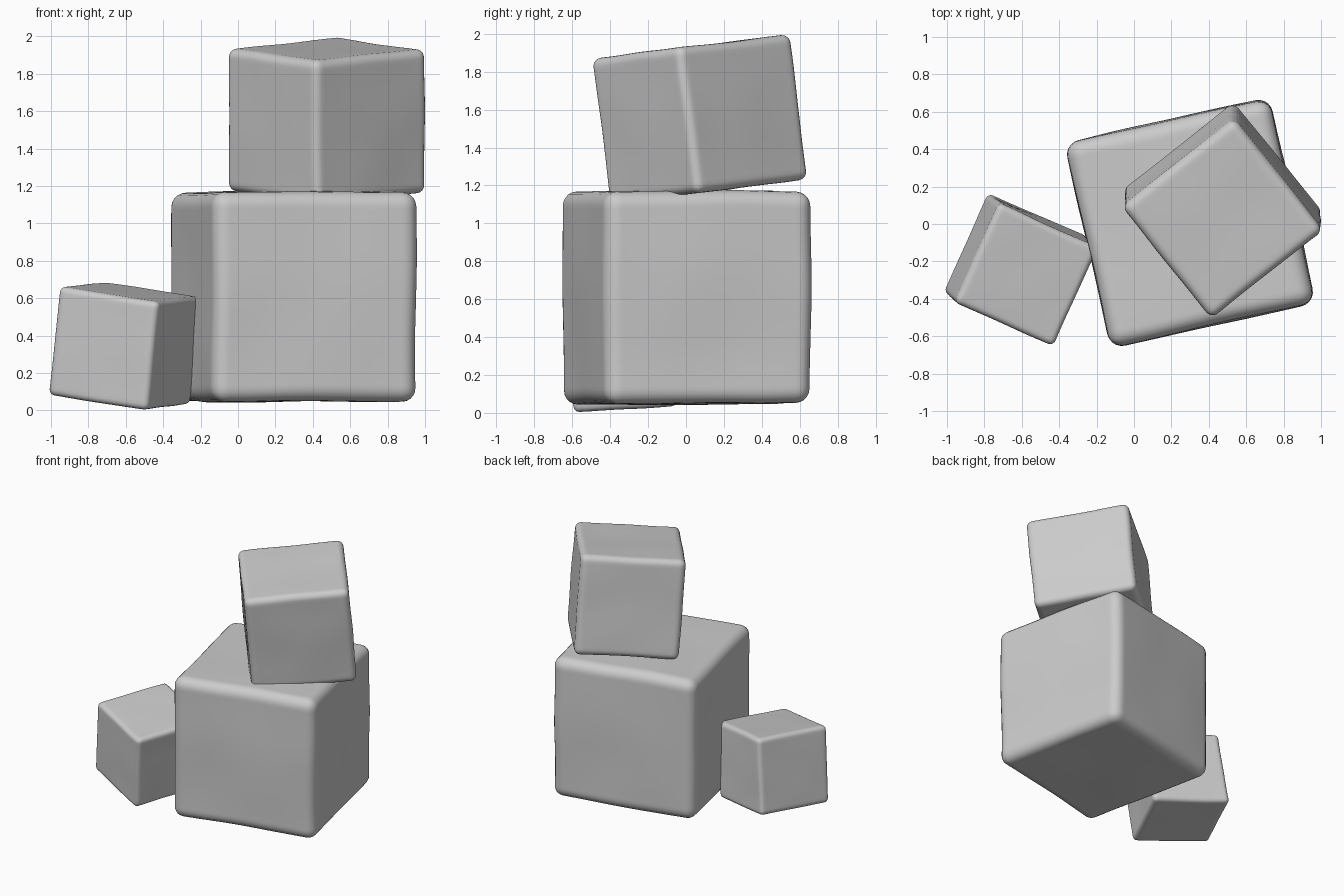
import bpy, bmesh
from mathutils import Vector, Matrix, noise

if "Cube" in bpy.data.objects:
    bpy.data.objects.remove(bpy.data.objects["Cube"])


def soft_block(name, size, radius, center, x_dir, y_dir, wobble, seed):
    """Rounded cube with slightly uneven faces, oriented by two edge directions."""
    x = Vector(x_dir).normalized()
    z = x.cross(Vector(y_dir)).normalized()
    y = z.cross(x)
    rot = Matrix((x, y, z)).transposed().to_4x4()

    bm = bmesh.new()
    bmesh.ops.create_cube(bm, size=size)
    bmesh.ops.subdivide_edges(bm, edges=bm.edges[:], cuts=11, use_grid_fill=True)
    rims = [e for e in bm.edges if e.calc_face_angle(0) > 1]
    bmesh.ops.bevel(bm, geom=rims, offset=radius, segments=5, profile=0.5,
                    affect='EDGES', clamp_overlap=True)
    # gentle hand-shaped unevenness
    for v in bm.verts:
        p = v.co * (2.2 / size) + Vector((seed, seed * 2.3, seed * 0.7))
        v.co += noise.noise_vector(p) * wobble
    bmesh.ops.recalc_face_normals(bm, faces=bm.faces[:])
    for f in bm.faces:
        f.smooth = True

    mesh = bpy.data.meshes.new(name)
    bm.to_mesh(mesh)
    bm.free()
    obj = bpy.data.objects.new(name, mesh)
    obj.matrix_world = Matrix.Translation(center) @ rot
    bpy.context.collection.objects.link(obj)
    return obj


# large base block
soft_block("large_block", 1.12, 0.075, (0.30, 0.005, 0.61),
           (1.08, 0.24, 0), (-0.24, 1.08, 0), 0.012, 3.1)
# tilted block stacked on top
soft_block("top_block", 0.77, 0.045, (0.475, 0.073, 1.55),
           (0.58, 0.46, 0.06), (-0.47, 0.58, 0.07), 0.007, 7.4)
# small leaning block at the side
soft_block("small_block", 0.585, 0.032, (-0.605, -0.245, 0.345),
           (0.52, -0.23, -0.08), (0.24, 0.54, 0.03), 0.005, 12.8)
